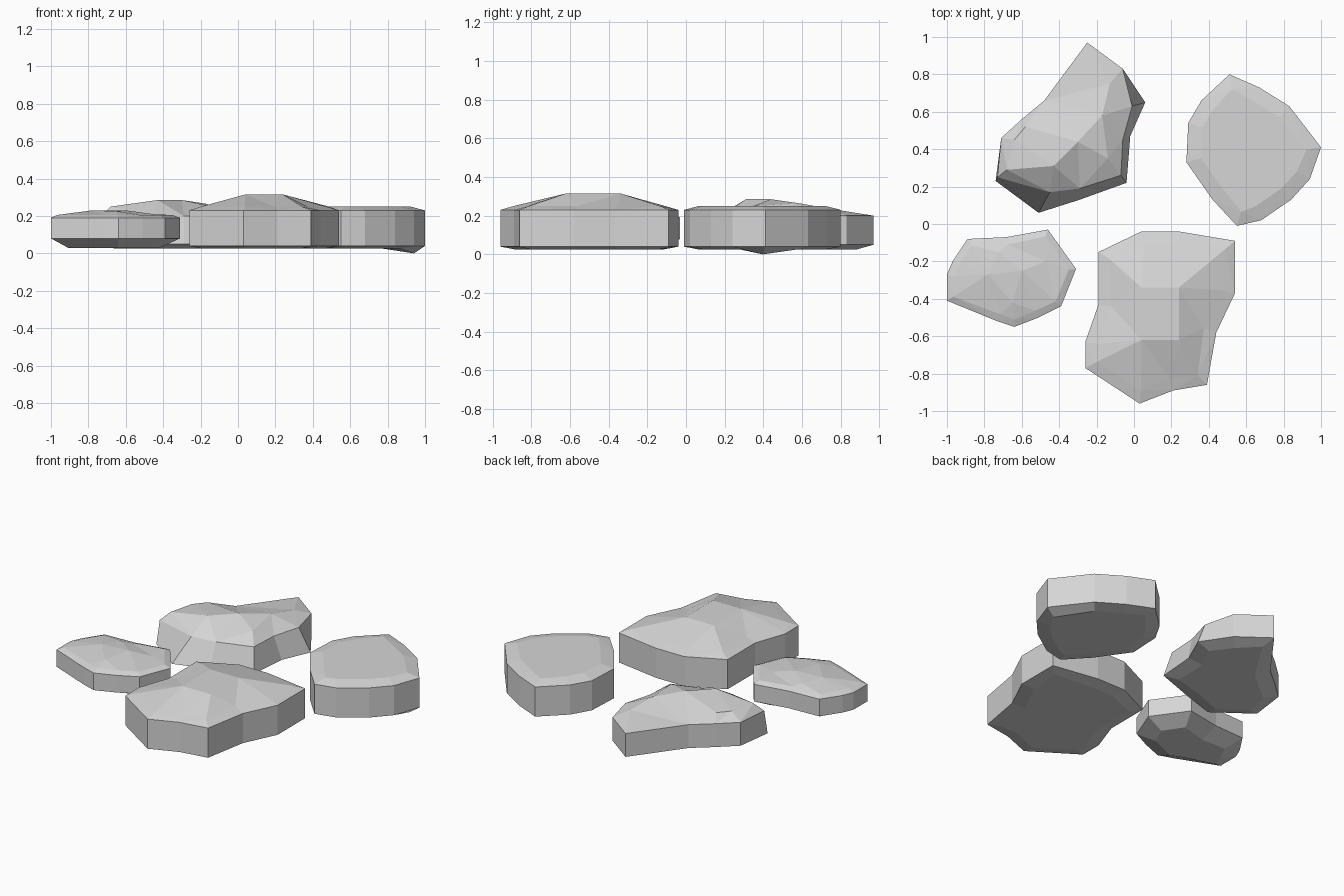
import bpy
import bmesh
from mathutils import Vector
from mathutils.geometry import delaunay_2d_cdt

default_cube = bpy.data.objects.get("Cube")
if default_cube:
    bpy.data.objects.remove(default_cube, do_unlink=True)

# One plain stone colour
stone_grey = bpy.data.materials.new("stone_grey")
stone_grey.use_nodes = True
stone_grey.diffuse_color = (0.67, 0.67, 0.67, 1)
shader = stone_grey.node_tree.nodes["Principled BSDF"]
shader.inputs["Base Color"].default_value = stone_grey.diffuse_color
shader.inputs["Roughness"].default_value = 0.9


def points(values):
    """Turn tuples in hundredths of a unit into vectors."""
    return [Vector(value) / 100 for value in values]


def inset(ring, amount):
    """Move every corner of an outline inward along its averaged normal."""
    count = len(ring)
    area = sum(ring[i - 1].x * ring[i].y - ring[i].x * ring[i - 1].y for i in range(count))
    turn = 1 if area > 0 else -1
    result = []
    for i, corner in enumerate(ring):
        before = (corner - ring[i - 1]).normalized()
        after = (ring[(i + 1) % count] - corner).normalized()
        along = (before + after).normalized()
        result.append(corner + Vector((-along.y, along.x)) * turn * amount)
    return result


def make_stone(name, rim, levels, crown=(), base=None, floor_inset=8,
               shoulder=None, dipped_corner=None):
    """levels are the heights of the floor, the wall foot and the wall top."""
    rim = points(rim)
    base = points(base) if base else rim
    crown = points(crown)
    floor_z, foot_z, rim_z = (level / 100 for level in levels)
    count = len(rim)
    bm = bmesh.new()

    def add_ring(ring, z):
        return [bm.verts.new((p.x, p.y, z)) for p in ring]

    # Undercut floor and upright wall
    floor = add_ring(inset(base, floor_inset / 100), floor_z)
    foot = add_ring(base, foot_z)
    edge = add_ring(rim, rim_z)
    if dipped_corner is not None:
        floor[dipped_corner].co.z = 0
        floor[dipped_corner].co.x += 0.02
    for lower, upper in ((floor, foot), (foot, edge)):
        for i in range(count):
            j = (i + 1) % count
            bm.faces.new((lower[i], lower[j], upper[j], upper[i]))
    underside = bm.faces.new(floor)
    bmesh.ops.triangulate(bm, faces=[underside])

    # Faceted top: wall edge, bevelled shoulder, then crown points
    top = list(edge)
    creases = []
    if shoulder:
        width, height = shoulder
        top += add_ring(inset(rim, width / 100), height / 100)
        creases = [(count + i, count + (i + 1) % count) for i in range(count)]
    top += [bm.verts.new(p) for p in crown]
    flat = [v.co.to_2d() for v in top]
    _, _, faces, sources, _, _ = delaunay_2d_cdt(
        flat, creases, [list(range(count))], 1, 1e-5)
    for face in faces:
        if all(sources[i] for i in face):
            bm.faces.new([top[sources[i][0]] for i in face])

    bmesh.ops.recalc_face_normals(bm, faces=bm.faces[:])
    mesh = bpy.data.meshes.new(name)
    bm.to_mesh(mesh)
    bm.free()
    mesh.materials.append(stone_grey)
    stone = bpy.data.objects.new(name, mesh)
    bpy.context.collection.objects.link(stone)
    return stone


# Large front stone with a raised flat crest
make_stone(
    "front_stone",
    rim=[(3, -96), (21, -89), (39, -86), (44, -58), (54, -37), (54, -9),
         (24, -4), (4, -4), (-19, -15), (-19, -43), (-26, -63), (-26, -77)],
    levels=(2.5, 4, 23),
    shoulder=(7, 25),
    crown=[(4, -34, 31.5), (24, -34, 31.5), (24, -62, 31.5), (4, -62, 31.5)],
)

# Level stone at the back, on the +x side
make_stone(
    "back_left_stone",
    rim=[(28, 33), (29, 54), (36, 66), (51, 80), (67, 73), (83, 63),
         (100, 41), (94, 24), (84, 13), (68, 2), (55, -1), (42, 13)],
    levels=(2.5, 4, 23),
    shoulder=(8, 25),
    dipped_corner=6,
)

# Long back stone whose front and side walls lean inward
make_stone(
    "back_right_stone",
    rim=[(-25, 97), (-6, 83), (-1, 63), (-6, 45), (-7, 26), (-29, 19),
         (-45, 17), (-73, 25), (-71, 46), (-60, 56), (-48, 66)],
    base=[(-25, 97), (-6, 83), (6, 65), (-2, 47), (-4, 22), (-29, 13),
          (-51, 6), (-74, 23), (-71, 46), (-60, 56), (-48, 66)],
    levels=(2.5, 5, 20),
    floor_inset=9,
    crown=[(-68, 29, 25), (-64, 45, 25), (-58, 52, 25), (-43, 31, 28.5),
           (-30, 44, 28.5), (-17, 58, 26.5), (-14, 35, 25), (-13, 75, 23.5)],
)

# Small thin front stone
make_stone(
    "small_stone",
    rim=[(-100, -27), (-97, -20), (-89, -8), (-68, -7), (-46, -3), (-31, -24),
         (-39, -44), (-51, -50), (-64, -55), (-73, -52), (-100, -41)],
    levels=(3, 8, 19),
    floor_inset=11,
    shoulder=(4, 20.5),
    crown=[(-78, -27, 23), (-60, -25, 23), (-72, -15, 22),
           (-65, -42, 22.5), (-47, -20, 21)],
)
